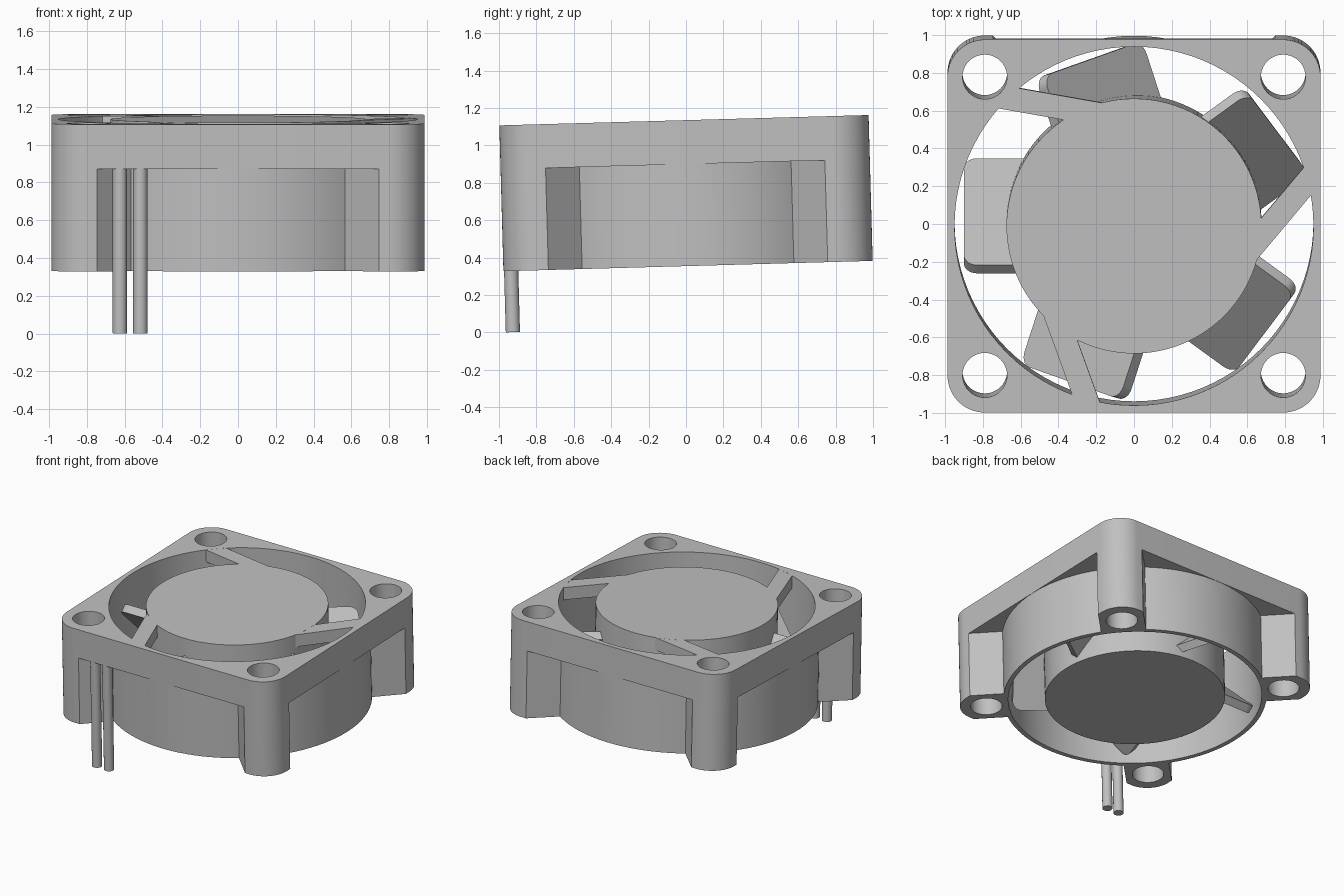
import bpy, bmesh
from math import cos, sin, pi, radians
from mathutils import Matrix

if "Cube" in bpy.data.objects:
    bpy.data.objects.remove(bpy.data.objects["Cube"], do_unlink=True)

grey = bpy.data.materials.new("light_grey_plastic")
grey.use_nodes = True
grey.diffuse_color = (0.53, 0.53, 0.53, 1)
grey.node_tree.nodes["Principled BSDF"].inputs["Base Color"].default_value = grey.diffuse_color

TILT, LIFT = 0.028, 0.745          # whole fan leans slightly forward
TOP, FLANGE, BOTTOM = 0.39, 0.155, -0.39
HALF, HOLE, HOLE_R = 0.9875, 0.79, 0.118
DUCT_IN, DUCT_OUT, HUB_R = 0.95, 0.986, 0.675


def arc(r, cx=0, cy=0, start=0, end=360, n=96):
    steps = n if end - start == 360 else n - 1
    return [(cx + r * cos(radians(start + (end - start) * i / steps)),
             cy + r * sin(radians(start + (end - start) * i / steps))) for i in range(n)]


def prism(name, loops, z0, z1, local=Matrix()):
    """Extrude flat outlines; inner loops become holes."""
    curve = bpy.data.curves.new(name, 'CURVE')
    curve.dimensions, curve.fill_mode = '2D', 'BOTH'
    curve.extrude = (z1 - z0) / 2
    for pts in loops:
        s = curve.splines.new('POLY')
        s.points.add(len(pts) - 1)
        for p, (x, y) in zip(s.points, pts):
            p.co = (x, y, 0, 1)
        s.use_cyclic_u = True
    ob = bpy.data.objects.new(name, curve)
    bpy.context.collection.objects.link(ob)
    bpy.ops.object.select_all(action='DESELECT')
    bpy.context.view_layer.objects.active = ob
    ob.select_set(True)
    bpy.ops.object.convert(target='MESH')
    ob = bpy.context.view_layer.objects.active
    ob.name = name
    bm = bmesh.new()
    bm.from_mesh(ob.data)
    bmesh.ops.remove_doubles(bm, verts=bm.verts, dist=1e-5)
    bmesh.ops.recalc_face_normals(bm, faces=bm.faces)
    bm.transform(local @ Matrix.Translation((0, 0, (z0 + z1) / 2)))
    bm.to_mesh(ob.data)
    bm.free()
    ob.data.materials.clear()
    ob.data.materials.append(grey)
    bpy.ops.object.shade_smooth_by_angle(angle=radians(30))
    ob.location.z, ob.rotation_euler.x = LIFT, TILT
    return ob


def spin(deg):
    return Matrix.Rotation(radians(deg), 4, 'Z')


# Square top flange with rounded corners, round opening and screw holes
corners = [(HOLE, HOLE), (-HOLE, HOLE), (-HOLE, -HOLE), (HOLE, -HOLE)]
outline = []
for i, (x, y) in enumerate(corners):
    outline += arc(HALF - HOLE, x, y, 90 * i, 90 * i + 90, 16)
prism("top_flange", [outline, arc(DUCT_IN)] + [arc(HOLE_R, x, y, n=40) for x, y in corners],
      FLANGE, TOP)

# Round duct wall below the flange
prism("duct_wall", [arc(DUCT_OUT), arc(DUCT_IN)], BOTTOM, FLANGE)

# Corner screw posts: diagonal bands ending in the flange's rounded corner
D, BAND = HOLE * 2 ** 0.5, 0.17
edge = HALF * 2 ** 0.5 - BAND      # where the band meets the flat sides
post = [(0.96, -BAND), (edge, -BAND)] + arc(HALF - HOLE, D, 0, -45, 45, 16) \
    + [(edge, BAND), (0.96, BAND)]
for i, side in enumerate(("back_left", "back_right", "front_right", "front_left")):
    prism("screw_post_" + side, [post, arc(HOLE_R, D, 0, n=40)], BOTTOM, FLANGE,
          spin(45 + 90 * i))

# Motor hub, flush with both ends
prism("motor_hub", [arc(HUB_R)], BOTTOM, TOP)

# Three off-centre struts holding the hub
strut = [(-0.82, 0.489), (-0.1, 0.489), (-0.1, 0.613), (-0.735, 0.613)]
for i in range(3):
    prism(f"strut_{i + 1}", [strut], TOP - 0.1, TOP - 0.0005, spin(-10 - 120 * i))

# Five pitched blades with rounded outer corners
R, TIP, CHORD = 0.07, 0.9, 0.389
blade = [(0.5, -CHORD)] + arc(R, TIP - R, -CHORD + R, -90, 0, 8) \
    + arc(R, TIP - R, CHORD - R, 0, 90, 8) + [(0.5, CHORD)]
pitch = Matrix.Translation((0, -0.042, -0.048)) @ Matrix.Rotation(pi / 4, 4, 'X')
for i in range(5):
    prism(f"blade_{i + 1}", [blade], -0.032, 0.032, spin(180 + 72 * i) @ pitch)

# Two power wires hanging from the flange
for i, x in enumerate((-0.625, -0.517)):
    prism(f"wire_{i + 1}", [arc(0.038, x, -0.946, n=24)], -0.717, FLANGE + 0.02)
